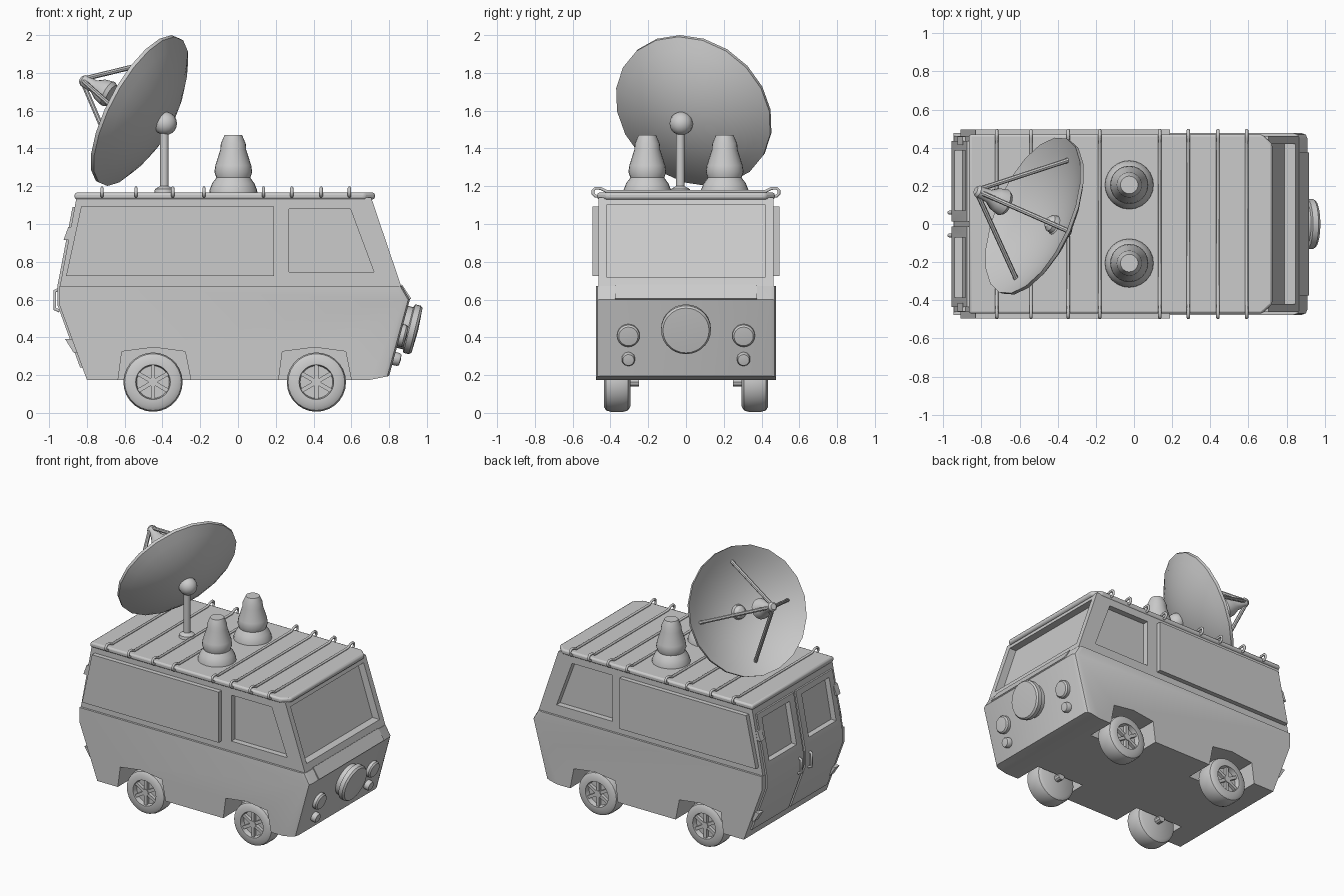
import bpy, bmesh, math
from mathutils import Vector, Matrix

if "Cube" in bpy.data.objects:
    bpy.data.objects.remove(bpy.data.objects["Cube"])


def finish(name, bm):
    bmesh.ops.remove_doubles(bm, verts=bm.verts, dist=1e-5)
    bmesh.ops.recalc_face_normals(bm, faces=bm.faces)
    me = bpy.data.meshes.new(name)
    bm.to_mesh(me)
    bm.free()
    ob = bpy.data.objects.new(name, me)
    bpy.context.collection.objects.link(ob)
    return ob


def prism(name, pts, t0, t1, axis='Y', front_bevel=0):
    """Extrude a 2D outline (xz for axis Y, xy for axis Z)."""
    bm = bmesh.new()
    put = (lambda a, b, t: (a, t, b)) if axis == 'Y' else (lambda a, b, t: (a, b, t))
    lo = [bm.verts.new(put(a, b, t0)) for a, b in pts]
    hi = [bm.verts.new(put(a, b, t1)) for a, b in pts]
    bm.faces.new(lo)
    bm.faces.new(hi)
    for i in range(len(pts)):
        j = (i + 1) % len(pts)
        bm.faces.new((lo[i], lo[j], hi[j], hi[i]))
    bmesh.ops.recalc_face_normals(bm, faces=bm.faces)
    if front_bevel:
        edges = [e for e in bm.edges if all(v.co.x > 0.78 for v in e.verts)
                 and abs(e.verts[0].co.y - e.verts[1].co.y) < 1e-4]
        bmesh.ops.bevel(bm, geom=edges, offset=front_bevel, segments=2, profile=0.5, affect='EDGES')
    return finish(name, bm)


def lathe(name, prof, loc, axis=(0, 0, 1), n=24):
    """Revolve (radius, height) points about an axis through loc."""
    bm = bmesh.new()
    m = Matrix.Translation(loc) @ Vector(axis).to_track_quat('Z', 'Y').to_matrix().to_4x4()
    rings = [[bm.verts.new(m @ Vector((r * math.cos(2 * math.pi * k / n),
                                       r * math.sin(2 * math.pi * k / n), h)))
              for k in range(n)] for r, h in prof]
    for a, b in zip(rings, rings[1:]):
        for k in range(n):
            bm.faces.new((a[k], a[(k + 1) % n], b[(k + 1) % n], b[k]))
    return finish(name, bm)


def rod(name, a, b, r, n=8):
    d = Vector(b) - Vector(a)
    return lathe(name, [(0, 0), (r, 0), (r, d.length), (0, d.length)], a, d, n)


def tube(name, pts, r):
    cu = bpy.data.curves.new(name, 'CURVE')
    cu.dimensions = '3D'
    cu.bevel_depth, cu.bevel_resolution, cu.use_fill_caps = r, 1, True
    sp = cu.splines.new('POLY')
    sp.points.add(len(pts) - 1)
    for p, c in zip(sp.points, pts):
        p.co = (*c, 1)
    ob = bpy.data.objects.new(name, cu)
    bpy.context.collection.objects.link(ob)


cutters = []


def cut(target, cutter):
    cutter.hide_render = True
    if cutter not in cutters:
        cutters.append(cutter)
    mod = target.modifiers.new('cut', 'BOOLEAN')
    mod.operation, mod.solver, mod.object = 'DIFFERENCE', 'EXACT', cutter
    bpy.context.view_layer.objects.active = target
    bpy.ops.object.modifier_apply(modifier=mod.name)


# Body shells
lower = prism('lower_body', [(-0.80, 0.175), (0.70, 0.175), (0.80, 0.195), (0.91, 0.60), (0.868, 0.672),
                             (-0.945, 0.672), (-0.945, 0.57)], -0.477, 0.477, front_bevel=0.03)
upper = prism('upper_body', [(-0.944, 0.665), (0.866, 0.665), (0.705, 1.14), (-0.855, 1.14)], -0.462, 0.462)
roof = prism('roof', [(-0.865, -0.47), (0.67, -0.47), (0.725, -0.42), (0.725, 0.42), (0.67, 0.47),
                      (-0.865, 0.47)], 1.13, 1.166, 'Z')
bev = roof.modifiers.new('soft_edge', 'BEVEL')
bev.width, bev.segments = 0.012, 2

# Windscreen recess
cut(upper, prism('windscreen_cutter', [(0.79, 0.72), (0.95, 0.72), (0.80, 1.10), (0.665, 1.10)], -0.42, 0.42))

# Rear doors with windows, handles and hinges
rear = [(-0.862, 1.09), (-0.942, 0.672), (-0.942, 0.572), (-0.822, 0.24)]
door_outline = [(x + 0.02, z) for x, z in rear] + [(x - 0.014, z) for x, z in reversed(rear)]
for s, side in ((1, 'left'), (-1, 'right')):
    door = prism('rear_door_' + side, door_outline, s * 0.012, s * 0.435)
    c = prism('rear_window_cutter', [(-1.0, 0.75), (-0.90, 0.75), (-0.845, 1.05), (-1.0, 1.05)],
              s * 0.07, s * 0.385)
    cut(upper, c)
    cut(door, c)
    tube('rear_handle_' + side, [(-0.945, s * 0.06, 0.54), (-0.97, s * 0.06, 0.55),
                                 (-0.97, s * 0.06, 0.645), (-0.945, s * 0.06, 0.655)], 0.010)
    for x, z, lean in ((-0.893, 0.95, 0.013), (-0.875, 0.355, -0.022)):
        prism('door_hinge_' + side, [(x + 0.02 - lean, z - 0.035), (x + 0.02 + lean, z + 0.035),
                                     (x - 0.018 + lean, z + 0.035), (x - 0.018 - lean, z - 0.035)],
              s * 0.415, s * 0.46)

    # Side window recess, raised side panel
    cut(upper, prism('side_window_cutter', [(0.27, 0.745), (0.72, 0.745), (0.595, 1.08), (0.27, 1.08)],
                     s * 0.42, s * 0.6))
    prism('side_panel_' + side, [(-0.91, 0.725), (0.19, 0.725), (0.19, 1.093), (-0.83, 1.093)],
          s * 0.45, s * 0.495)

    # Wheel arches and wheels
    for wx, cx, end in ((-0.45, -0.445, 'rear'), (0.415, 0.405, 'front')):
        arch = [(cx - 0.19, 0.1), (cx - 0.19, 0.175), (cx - 0.17, 0.325), (cx, 0.347),
                (cx + 0.165, 0.325), (cx + 0.195, 0.175), (cx + 0.195, 0.1)]
        cut(lower, prism('arch_cutter', arch, s * 0.27, s * 0.6))
        centre = Vector((wx, s * 0.365, 0.163))
        lathe(f'wheel_{end}_{side}', [(0, -0.07), (0.13, -0.07), (0.15, -0.058), (0.157, -0.035),
                                      (0.157, 0.035), (0.15, 0.058), (0.13, 0.07), (0.092, 0.07),
                                      (0.086, 0.035), (0, 0.035)], centre, (0, s, 0), 28)
        rod(f'hub_{end}_{side}', centre, centre + Vector((0, s * 0.062, 0)), 0.025, 12)
        rod(f'axle_{end}_{side}', (wx, s * 0.25, 0.163), centre, 0.025, 10)
        for k in range(6):
            a = 2 * math.pi * (k + 0.5) / 6
            d, q = Vector((math.cos(a), math.sin(a))), Vector((-math.sin(a), math.cos(a))) * 0.011
            o = Vector((wx, 0.163))
            prism(f'spoke_{end}_{side}', [o + d * 0.01 + q, o + d * 0.09 + q, o + d * 0.09 - q,
                                          o + d * 0.01 - q], s * 0.39, s * 0.423)

    # Headlights and indicators
    for z, r, nm in ((0.415, 0.06, 'headlight_'), (0.29, 0.035, 'indicator_')):
        base = (0.81 + (z - 0.2) * 0.25 - 0.015, s * 0.305, z)
        lathe(nm + side, [(0, 0), (r, 0), (r, 0.032), (r * 0.85, 0.042), (0, 0.046)], base, (0.97, 0, -0.24), 20)

    # Roof pods
    lathe('roof_pod_' + side, [(0.128, 0), (0.126, 0.02), (0.112, 0.055), (0.09, 0.085), (0.10, 0.115),
                               (0.095, 0.15), (0.068, 0.235), (0.066, 0.265), (0.046, 0.312), (0, 0.312)],
          (-0.025, s * 0.205, 1.16), n=24)

# Nose: spare disc and trim strip under the windscreen
lathe('nose_disc', [(0, -0.01), (0.115, -0.01), (0.115, 0.03), (0.132, 0.036), (0.132, 0.066),
                    (0.122, 0.078), (0, 0.084)], (0.872, 0, 0.455), (0.97, 0, -0.24), 28)
prism('nose_trim', [(0.85, 0.67), (0.868, 0.68), (0.917, 0.605), (0.90, 0.595), (0.87, 0.60)], -0.375, 0.375)

# Roof rack bars wrapping the gutter
for x in (-0.72, -0.54, -0.345, -0.18, 0.135, 0.285, 0.44, 0.59):
    half = [(0.455, 1.145), (0.48, 1.148), (0.492, 1.16), (0.492, 1.178), (0.48, 1.19), (0.45, 1.188), (0.42, 1.172)]
    tube('rack_bar', [(x, y, z) for y, z in half] + [(x, -y, z) for y, z in reversed(half)], 0.009)

# Dish mast and ball joint
lathe('mast', [(0.055, 0), (0.05, 0.025), (0.023, 0.04), (0.023, 0.36), (0, 0.36)], (-0.39, -0.03, 1.16), n=16)
ball = [(0.062 * math.sin(math.pi * i / 10), -0.062 * math.cos(math.pi * i / 10)) for i in range(11)]
lathe('mast_ball', ball, (-0.385, -0.025, 1.532), n=16)

# Dish: thin paraboloid shell, feed horn and four struts
n = Vector((-0.82, 0.36, 0.44)).normalized()
u = Vector((0.36, 0.82, 0)).normalized()
v = n.cross(u)
R, depth = 0.44, 0.14
apex = Vector((-0.53, 0.045, 1.605)) - n * depth
curve = [(R * i / 7, depth * (i / 7) ** 2) for i in range(8)]
lathe('dish', [(r, h - 0.02) for r, h in curve] + curve[::-1], apex, n, 20)
lathe('dish_boss', [(0.05, 0), (0.045, 0.03), (0.025, 0.05), (0, 0.055)], apex, n, 14)
lathe('feed_horn', [(0, 0.31), (0.06, 0.31), (0.072, 0.33), (0.06, 0.38), (0.035, 0.42), (0.032, 0.49),
                    (0.02, 0.505), (0, 0.505)], apex, n, 16)
for d in (u, -u, v, -v):
    rod('feed_strut', apex + d * 0.34 + n * 0.08, apex + d * 0.015 + n * 0.485, 0.013)

for c in cutters:
    bpy.data.objects.remove(c, do_unlink=True)

# Smooth shading with sharp edges kept
bpy.ops.object.select_all(action='DESELECT')
for ob in bpy.context.scene.objects:
    if ob.type == 'MESH':
        ob.select_set(True)
        bpy.context.view_layer.objects.active = ob
bpy.ops.object.shade_smooth_by_angle(angle=math.radians(32))
